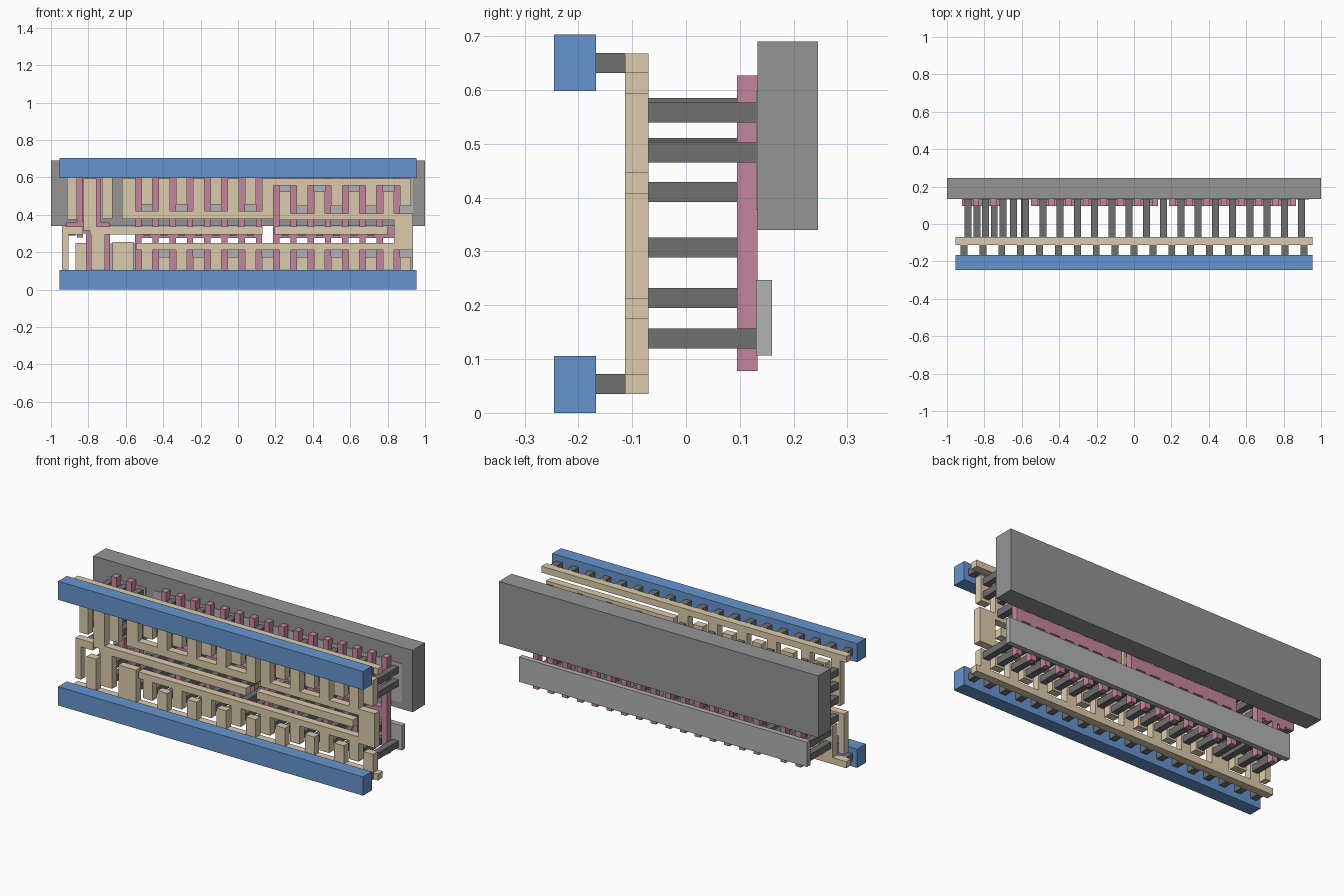
import bpy, bmesh

if "Cube" in bpy.data.objects:
    bpy.data.objects.remove(bpy.data.objects["Cube"])

COL = {"blue": (0.13, 0.30, 0.62, 1), "tan": (0.72, 0.60, 0.41, 1), "pink": (0.56, 0.24, 0.34, 1),
       "dark": (0.16, 0.16, 0.16, 1), "grey": (0.30, 0.30, 0.30, 1), "light": (0.45, 0.45, 0.45, 1)}
MATS = {}
for n, c in COL.items():
    MATS[n] = bpy.data.materials.new(n)
    MATS[n].diffuse_color = c


def layer(name, y, rects, mat):
    """Extrude x/z rectangles (x0, x1, z0, z1), merged into one clean outline, from y[0] to y[1]."""
    xs = sorted({round(v, 4) for r in rects for v in r[:2]})
    zs = sorted({round(v, 4) for r in rects for v in r[2:]})
    bm = bmesh.new()
    verts = {}

    def vert(x, z):
        if (x, z) not in verts:
            verts[x, z] = bm.verts.new((x, y[0], z))
        return verts[x, z]

    for a, b in zip(xs, xs[1:]):
        for c, d in zip(zs, zs[1:]):
            mx, mz = (a + b) / 2, (c + d) / 2
            if any(r[0] < mx < r[1] and r[2] < mz < r[3] for r in rects):
                bm.faces.new((vert(a, c), vert(b, c), vert(b, d), vert(a, d)))
    ext = bmesh.ops.extrude_face_region(bm, geom=bm.faces[:])
    bmesh.ops.translate(bm, vec=(0, y[1] - y[0], 0),
                        verts=[g for g in ext["geom"] if isinstance(g, bmesh.types.BMVert)])
    bmesh.ops.dissolve_limit(bm, angle_limit=0.01, verts=bm.verts[:], edges=bm.edges[:])
    bmesh.ops.recalc_face_normals(bm, faces=bm.faces[:])
    me = bpy.data.meshes.new(name)
    bm.to_mesh(me)
    bm.free()
    me.materials.append(MATS[mat])
    bpy.context.collection.objects.link(bpy.data.objects.new(name, me))


P = 0.0922                                   # finger pitch
finger = [-0.533 + P * i for i in range(16)]
node = [-0.579 + P * i for i in range(17)]   # gaps between fingers


def stub(x, z0, z1, w=0.06):
    return (x - w / 2, x + w / 2, z0, z1)


# front metal rails
MY = (-0.245, -0.167)
layer("lower_rail", MY, [(-0.955, 0.955, 0, 0.106)], "blue")
layer("upper_rail", MY, [(-0.955, 0.955, 0.598, 0.703)], "blue")

# short pegs between rails and connector layer
for nm, z in (("lower_pegs", 0.0535), ("upper_pegs", 0.65)):
    layer(nm, (-0.167, -0.113), [stub(-0.909 + 0.101 * i, z - 0.0185, z + 0.0185, 0.037)
                                 for i in range(19)], "dark")

# tan connector layer
LY = (-0.113, -0.07)
layer("ground_comb", LY,
      [(-0.955, 0.955, 0.035, 0.072), (-0.87, -0.81, 0.05, 0.25), (-0.67, -0.56, 0.05, 0.255)]
      + [stub(node[k], 0.05, 0.175) for k in range(2, 17, 2)], "tan")
layer("power_comb", LY,
      [(-0.955, 0.955, 0.632, 0.668), (-0.915, -0.86, 0.375, 0.65), (-0.728, -0.67, 0.38, 0.65)]
      + [stub(node[k], 0.455, 0.65) for k in (1, 3, 5, 7)], "tan")
layer("inner_comb", LY,
      [(-0.62, 0.188, 0.378, 0.42), (-0.62, -0.548, 0.378, 0.594), (0.128, 0.925, 0.558, 0.594)]
      + [stub(node[k], 0.378, 0.594) for k in (2, 4, 6, 8)]
      + [stub(node[k], 0.447, 0.594) for k in (10, 12, 14, 16)], "tan")
layer("output_comb", LY,
      [(0.225, 0.935, 0.372, 0.408), (0.835, 0.935, 0.213, 0.408), (-0.545, 0.935, 0.213, 0.25)]
      + [stub(node[k], 0.372, 0.525) for k in (9, 11, 13, 15)]
      + [stub(node[k], 0.109, 0.25) for k in range(1, 16, 2)], "tan")
layer("left_input_hook", LY, [(-0.94, -0.83, 0.294, 0.337), (-0.94, -0.905, 0.109, 0.337)], "tan")
layer("middle_bar", LY,
      [(-0.79, 0.13, 0.294, 0.337), (-0.825, -0.757, 0.315, 0.594), (-0.785, -0.71, 0.109, 0.337)], "tan")
layer("right_input_bar", LY, [(0.195, 0.80, 0.294, 0.337)], "tan")

# pink gate fingers
GY = (0.095, 0.133)


def gate(x):
    return stub(x, 0.078, 0.627, 0.033)


layer("left_gates", GY, [gate(x) for x in finger[:8]]
      + [(finger[0], finger[7], 0.276, 0.338)], "pink")
layer("right_gates", GY, [gate(x) for x in finger[8:]]
      + [(finger[8], finger[15], 0.276, 0.338)], "pink")
layer("input_gates", GY,
      [stub(-0.844, 0.28, 0.627, 0.033), stub(-0.75, 0.29, 0.627, 0.033),
       stub(-0.797, 0.078, 0.36, 0.033), stub(-0.7, 0.078, 0.36, 0.033),
       (-0.92, -0.684, 0.30, 0.36)], "pink")

# long pegs from connectors to gates and strips
pegs = []


def peg(xs, zs):
    pegs.extend(stub(x, z, z + 0.037, 0.037) for x in xs for z in zs)


peg(node[1:16:2], (0.12, 0.195))
peg(node[2:17:2], (0.12,))
peg([-0.84, -0.747, -0.645, -0.585], (0.12, 0.195))
peg([node[k] for k in (1, 3, 5, 7)], (0.474, 0.548))
peg([node[k] for k in (0, 2, 4, 6, 8)], (0.392, 0.47))
peg([node[k] for k in (9, 11, 13, 15)], (0.392, 0.47))
peg([node[k] for k in (10, 12, 14, 16)], (0.465, 0.54))
peg([-0.888, -0.793, -0.7], (0.392, 0.47, 0.548))
peg(node[1:8] + node[9:15] + [-0.888], (0.289,))
layer("long_pegs", (-0.07, 0.1325), pegs, "dark")

# back strips and large back plate
layer("lower_strip", (0.13, 0.16), [(-0.87, 0.935, 0.107, 0.247)], "light")
layer("upper_strips", (0.13, 0.16), [(-0.915, -0.67, 0.377, 0.597), (-0.62, 0.935, 0.377, 0.597)], "light")
layer("back_plate", (0.133, 0.245), [(-1, 1, 0.34, 0.69)], "grey")

for m in bpy.data.materials:
    if m.users and not m.is_grease_pencil:
        m.use_nodes = True
        m.node_tree.nodes["Principled BSDF"].inputs["Base Color"].default_value = m.diffuse_color
